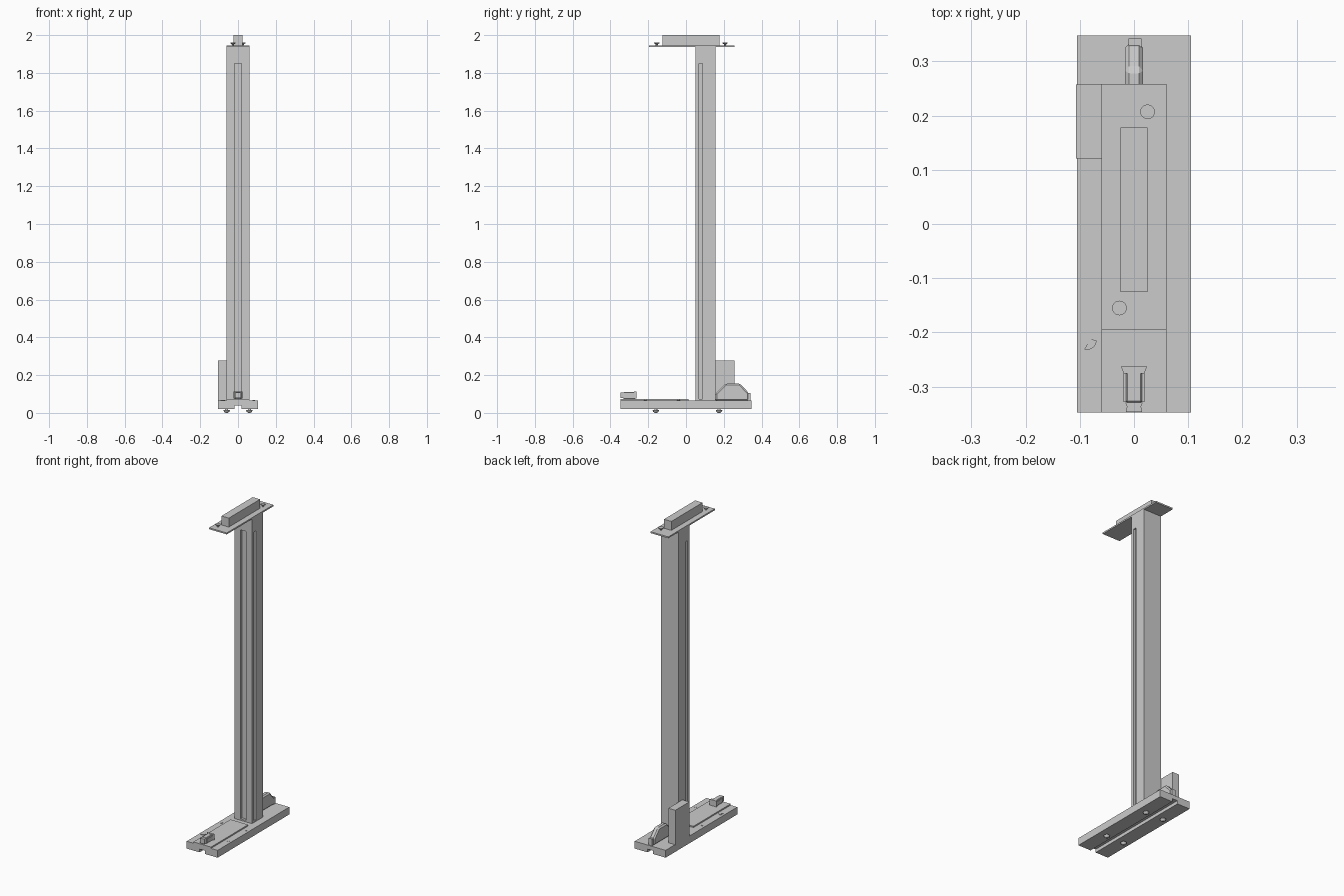
import bpy, bmesh, math

if "Cube" in bpy.data.objects:
    bpy.data.objects.remove(bpy.data.objects["Cube"])

def finish(name, bm):
    bmesh.ops.recalc_face_normals(bm, faces=bm.faces)
    me = bpy.data.meshes.new(name)
    bm.to_mesh(me)
    bm.free()
    ob = bpy.data.objects.new(name, me)
    bpy.context.collection.objects.link(ob)
    return ob

def prism(name, profile, axis, lo, hi, bevel=0):
    """Extrude a 2D profile along x (profile yz), y (xz) or z (xy)."""
    put = {'x': lambda a, b, t: (t, a, b), 'y': lambda a, b, t: (a, t, b),
           'z': lambda a, b, t: (a, b, t)}[axis]
    bm = bmesh.new()
    face = bm.faces.new([bm.verts.new(put(a, b, lo)) for a, b in profile])
    new = bmesh.ops.extrude_face_region(bm, geom=[face])['geom']
    off = put(0, 0, hi - lo)
    bmesh.ops.translate(bm, vec=off, verts=[v for v in new if isinstance(v, bmesh.types.BMVert)])
    ob = finish(name, bm)
    if bevel:
        m = ob.modifiers.new("bevel", 'BEVEL')
        m.width, m.segments = bevel, 1
    return ob

def box(name, x0, x1, y0, y1, z0, z1, bevel=0):
    return prism(name, [(x0, y0), (x1, y0), (x1, y1), (x0, y1)], 'z', z0, z1, bevel)

def lathe(name, x, y, profile, sides=20):
    """Round part from (radius, z) rings around a vertical axis."""
    bm = bmesh.new()
    rings = [[bm.verts.new((x + r * math.cos(2 * math.pi * i / sides),
                            y + r * math.sin(2 * math.pi * i / sides), z))
              for i in range(sides)] for r, z in profile]
    for a, b in zip(rings, rings[1:]):
        for i in range(sides):
            j = (i + 1) % sides
            bm.faces.new((a[i], a[j], b[j], b[i]))
    bm.faces.new(rings[0])
    bm.faces.new(rings[-1])
    ob = finish(name, bm)
    for p in ob.data.polygons:
        p.use_smooth = True
    ob.data.set_sharp_from_angle(angle=math.radians(35))
    return ob

def cut(ob, cutter):
    m = ob.modifiers.new("cut", 'BOOLEAN')
    m.object, m.operation, m.solver = cutter, 'DIFFERENCE', 'EXACT'
    bpy.context.view_layer.objects.active = ob
    bpy.ops.object.modifier_apply(modifier=m.name)
    bpy.data.objects.remove(cutter)

# base with a channel along its underside
prism("base", [(-.105, .02), (-.018, .02), (-.018, .04), (.018, .04), (.018, .02),
               (.105, .02), (.105, .065), (-.105, .065)], 'y', -.348, .348)
box("base_raised_plate", -.06, .06, -.348, .013, .064, .073)

# feet under the base and pins on its top
for sx in (-1, 1):
    for y in (-.16, .175):
        lathe("foot", sx * .06, y, [(.008, .021), (.008, .014), (.017, .014),
                                    (.014, .006), (.006, 0)])
    for y in (-.04, -.215):
        lathe("base_pin", sx * .084, y, [(.007, .06), (.007, .067)])

# quarter washer beside the front left pin
prism("quarter_washer", [(-.08, -.212)] + [(-.086 + .017 * math.cos(a), -.215 + .017 * math.sin(a))
      for a in [math.radians(d) for d in range(0, -111, -22)]], 'z', .064, .068)

# column with slots on the front and both sides
column = box("column", -.06, .06, .05, .157, .064, 1.938)
cut(column, box("slot_cutter", -.018, .018, .03, .065, .074, 1.85))
for sx in (-1, 1):
    xs = sorted((sx * .048, sx * .08))
    cut(column, box("slot_cutter", xs[0], xs[1], .069, .088, .074, 1.85))

# top plate, bar and bolts
box("top_plate", -.06, .06, -.195, .258, 1.936, 1.945)
box("top_bar", -.025, .025, -.125, .178, 1.944, 2.0)
for x, y in ((.025, .207), (-.027, -.155)):
    lathe("top_bolt", x, y, [(.005, 1.944), (.006, 1.951), (.0135, 1.957), (.0135, 1.961)])

# control box at the back left
box("control_box", -.107, -.06, .121, .257, .064, .277)

# rear gusset with chamfered edges and end nub
prism("rear_gusset", [(.155, .064), (.333, .064), (.333, .105), (.286, .155),
                      (.21, .155), (.155, .1)], 'x', -.017, .017, .008)
box("gusset_nub", -.010, .014, .325, .342, .064, .106)

# front latch: flange, body with side rails, tapered end
prism("latch_flange", [(-.024, -.263), (.024, -.263), (.019, -.276), (-.019, -.276)], 'z', .076, .112)
box("latch_body", -.015, .015, -.33, -.27, .072, .11, .003)
for sx in (-1, 1):
    xs = sorted((sx * .014, sx * .019))
    box("latch_rail", xs[0], xs[1], -.328, -.274, .08, .104)
prism("latch_end", [(-.016, -.329), (.016, -.329), (.013, -.337), (.015, -.347),
                    (-.015, -.347), (-.013, -.337)], 'z', .078, .108)
